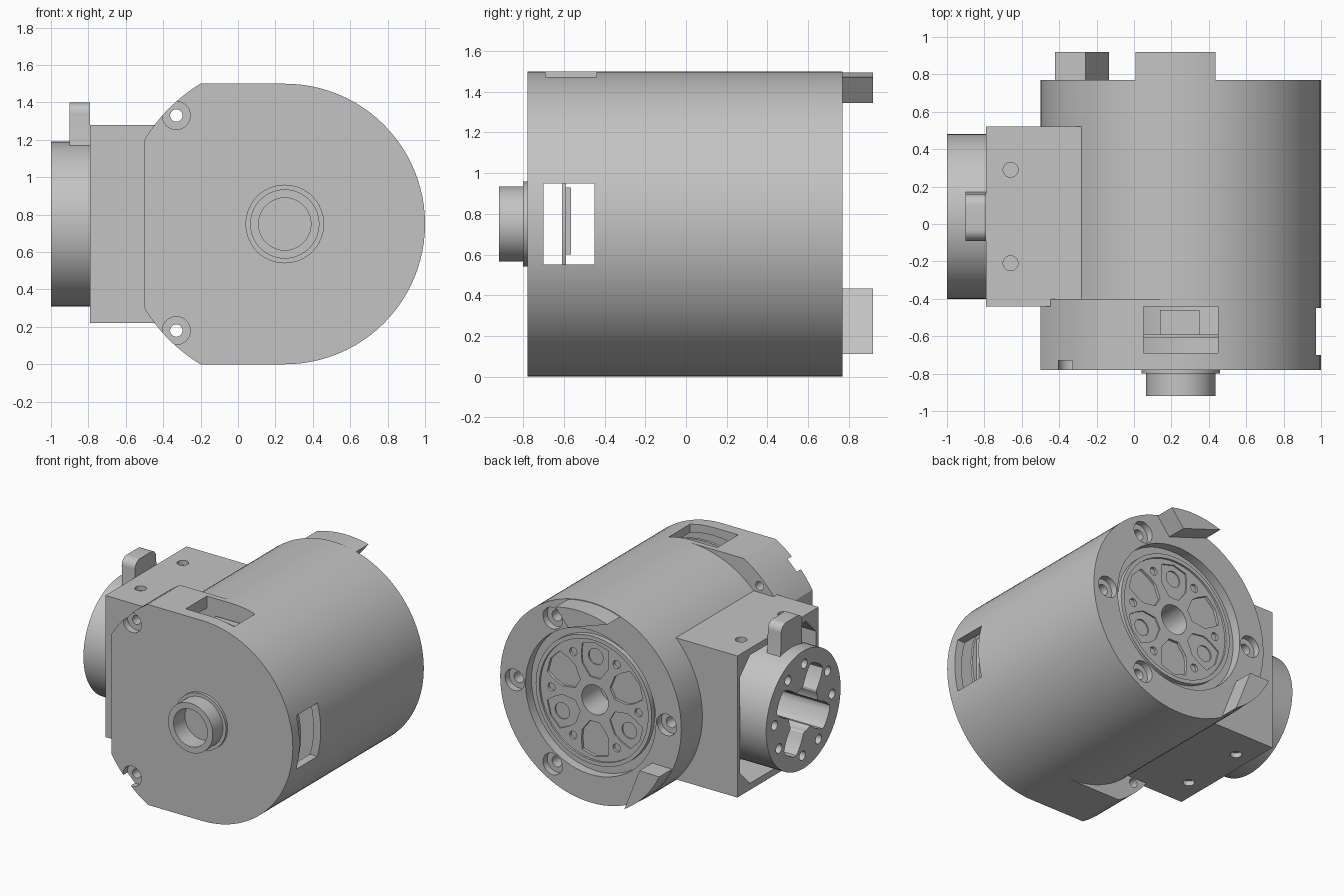
import bpy, bmesh
from math import sin, cos, pi, radians, degrees, atan2

cube = bpy.data.objects.get("Cube")
if cube:
    bpy.data.objects.remove(cube)

grey = bpy.data.materials.new("plain grey")
grey.use_nodes = True
grey.diffuse_color = (0.55, 0.55, 0.55, 1)
grey.node_tree.nodes["Principled BSDF"].inputs["Base Color"].default_value = (0.55, 0.55, 0.55, 1)

CX, CZ = 0.25, 0.75   # main axis, running along y
DY = 0.04             # side drum axis, running along x


def arc(a, b, r, start=0, end=360, n=64):
    """Points on an arc in degrees; a full circle leaves out the repeated end."""
    last = n if end - start == 360 else n - 1
    return [(a + r * cos(radians(start + (end - start) * i / last)),
             b + r * sin(radians(start + (end - start) * i / last))) for i in range(n)]


def prism(name, pts, lo, hi, axis="y"):
    """Extrude a profile along x (profile y,z), y (profile x,z) or z (profile x,y)."""
    place = {"x": lambda p, d: (d, p[0], p[1]),
             "y": lambda p, d: (p[0], d, p[1]),
             "z": lambda p, d: (p[0], p[1], d)}[axis]
    bm = bmesh.new()
    ends = [[bm.verts.new(place(p, d)) for p in pts] for d in (lo, hi)]
    bm.faces.new(ends[0])
    bm.faces.new(ends[1])
    for i in range(len(pts)):
        j = (i + 1) % len(pts)
        bm.faces.new((ends[0][i], ends[0][j], ends[1][j], ends[1][i]))
    bmesh.ops.recalc_face_normals(bm, faces=bm.faces)
    mesh = bpy.data.meshes.new(name)
    bm.to_mesh(mesh)
    bm.free()
    mesh.materials.append(grey)
    obj = bpy.data.objects.new(name, mesh)
    bpy.context.collection.objects.link(obj)
    return obj


def rect(a0, a1, b0, b1, cut=0):
    if not cut:
        return [(a0, b0), (a1, b0), (a1, b1), (a0, b1)]
    return [(a0 + cut, b0), (a1 - cut, b0), (a1, b0 + cut), (a1, b1 - cut),
            (a1 - cut, b1), (a0 + cut, b1), (a0, b1 - cut), (a0, b0 + cut)]


def activate(obj):
    bpy.ops.object.select_all(action="DESELECT")
    obj.select_set(True)
    bpy.context.view_layer.objects.active = obj


def combine(obj, other, operation="DIFFERENCE"):
    other.hide_render = True
    mod = obj.modifiers.new("cut", "BOOLEAN")
    mod.operation, mod.solver, mod.object = operation, "EXACT", other
    activate(obj)
    bpy.ops.object.modifier_apply(modifier=mod.name)
    bpy.data.objects.remove(other)


def cut(obj, pts, lo, hi, axis="y"):
    combine(obj, prism("cutter", pts, lo, hi, axis))


def polar(r, deg):
    return CX + r * cos(radians(deg)), CZ + r * sin(radians(deg))


# Front housing: round on one side, square with rounded-off corners on the other
corner = degrees(atan2(0.75, -0.45))
side = degrees(atan2(0.45, -0.75))
profile = (arc(CX, CZ, 0.75, -90, 90, 49) + arc(CX, CZ, 0.875, corner, side, 10)
           + arc(CX, CZ, 0.875, 360 - side, 360 - corner, 10))
housing = prism("housing", profile, -0.78, -0.40)
combine(housing, prism("barrel", arc(CX, CZ, 0.75, n=96), -0.45, 0.77), "UNION")

# Side gearbox block merged into the barrel
block = prism("block", rect(DY - 0.48, DY + 0.48, 0.22, 1.28), -0.79, -0.2, "x")
cut(block, rect(DY - 0.45, DY + 0.45, 0.27, 1.23, 0.12), -0.9, -0.52, "x")
for y in (-0.21, 0.29):
    for z in (0.22, 1.28):
        cut(block, arc(-0.66, y, 0.04, n=24), z - 0.035, z + 0.035, "z")
combine(housing, block, "UNION")

# Electronics chamber with slots on the top and both sides
cut(housing, arc(CX, CZ, 0.69), -0.74, -0.44)
cut(housing, rect(-0.7, 1.2, 0.55, 0.95), -0.70, -0.45)
cut(housing, rect(0.05, 0.45, 1.3, 1.6), -0.69, -0.44)

# Front corner screws
for z in (0.18, 1.33):
    cut(housing, arc(-0.33, z, 0.075, n=32), -0.9, -0.73)
    cut(housing, arc(-0.33, z, 0.033, n=24), -0.9, -0.3)

# Rear recess and mounting screws
cut(housing, arc(CX, CZ, 0.54), 0.70, 0.9)
for deg in (0, 60, 180, 300):
    a, b = polar(0.63, deg)
    cut(housing, arc(a, b, 0.08, n=32), 0.72, 0.9)
    cut(housing, arc(a, b, 0.04, n=24), 0.60, 0.9)

# Rear stop tabs, wedge shaped with a curved outer face
for i, turn in enumerate((0, 130)):
    outer = arc(CX, CZ, 0.745, 75.5 + turn, 109 + turn, 14)
    prism(f"stop_tab_{i + 1}", outer + [polar(0.60, 82 + turn)], 0.74, 0.92)

# Front boss
boss = prism("front_boss", arc(CX, CZ, 0.21), -0.80, -0.77)
combine(boss, prism("boss_tube", arc(CX, CZ, 0.185), -0.92, -0.76), "UNION")
cut(boss, arc(CX, CZ, 0.14), -1, -0.785)

# Output hub with wedge pockets and holes
hub = prism("output_hub", arc(CX, CZ, 0.48), 0.68, 0.735)
cut(hub, arc(CX, CZ, 0.45), 0.72, 0.8)
for k in range(6):
    mid = 30 + 60 * k
    big = k % 2 == 0
    pocket = [polar(0.17, mid - 14), polar(0.27, mid - 23), polar(0.33, mid - 20),
              polar(0.41, mid - 15), polar(0.425, mid), polar(0.41, mid + 15),
              polar(0.33, mid + 20), polar(0.27, mid + 23), polar(0.17, mid + 14)]
    cut(hub, pocket, 0.70 if big else 0.71, 0.8)
    if not big:
        a, b = polar(0.32, mid)
        cut(hub, arc(a, b, 0.06, n=32), 0.685, 0.8)
    a, b = polar(0.36, mid + 30)
    cut(hub, arc(a, b, 0.03, n=20), 0.69, 0.8)
cut(hub, arc(CX, CZ, 0.11, n=48), 0.6, 0.8)
cut(housing, arc(CX, CZ, 0.11, n=48), 0.5, 0.8)

# Side drum with a lobed socket and a ring of small holes
drum = prism("side_drum", arc(DY, CZ, 0.44, n=96), -1.0, -0.5, "x")
lobes = []
for i in range(96):
    t = 2 * pi * i / 96
    r = 0.25 + 0.08 * max(-1, min(1, 1.8 * cos(4 * (t - pi / 6))))
    lobes.append((DY + r * cos(t), CZ + r * sin(t)))
cut(drum, lobes, -1.1, -0.56, "x")
for k in range(4):
    for off in (-17, 17):
        t = radians(75 + 90 * k + off)
        cut(drum, arc(DY + 0.34 * cos(t), CZ + 0.34 * sin(t), 0.035, n=24), -1.1, -0.85, "x")

# Lever on the drum, flared at its root and rounded at its tip
lever_profile = ([(-0.10, 1.12), (0.18, 1.12), (0.165, 1.2)]
                 + arc(0.10, 1.34, 0.06, 0, 90, 8) + arc(-0.03, 1.34, 0.06, 90, 180, 8)
                 + [(-0.085, 1.2)])
lever = prism("drum_lever", lever_profile, -0.90, -0.79, "x")

# Circuit board and connectors inside the chamber
prism("circuit_board", arc(CX, CZ, 0.685), -0.61, -0.59)
prism("top_connector", rect(0.14, 0.35, 1.31, 1.38), -0.595, -0.46)
prism("side_connector", rect(0.84, 0.9, 0.6, 0.93), -0.595, -0.565)

# Smooth the round surfaces, keep edges crisp
for obj in list(bpy.context.scene.objects):
    if obj.type == "MESH":
        activate(obj)
        bpy.ops.object.shade_smooth_by_angle(angle=radians(25))
